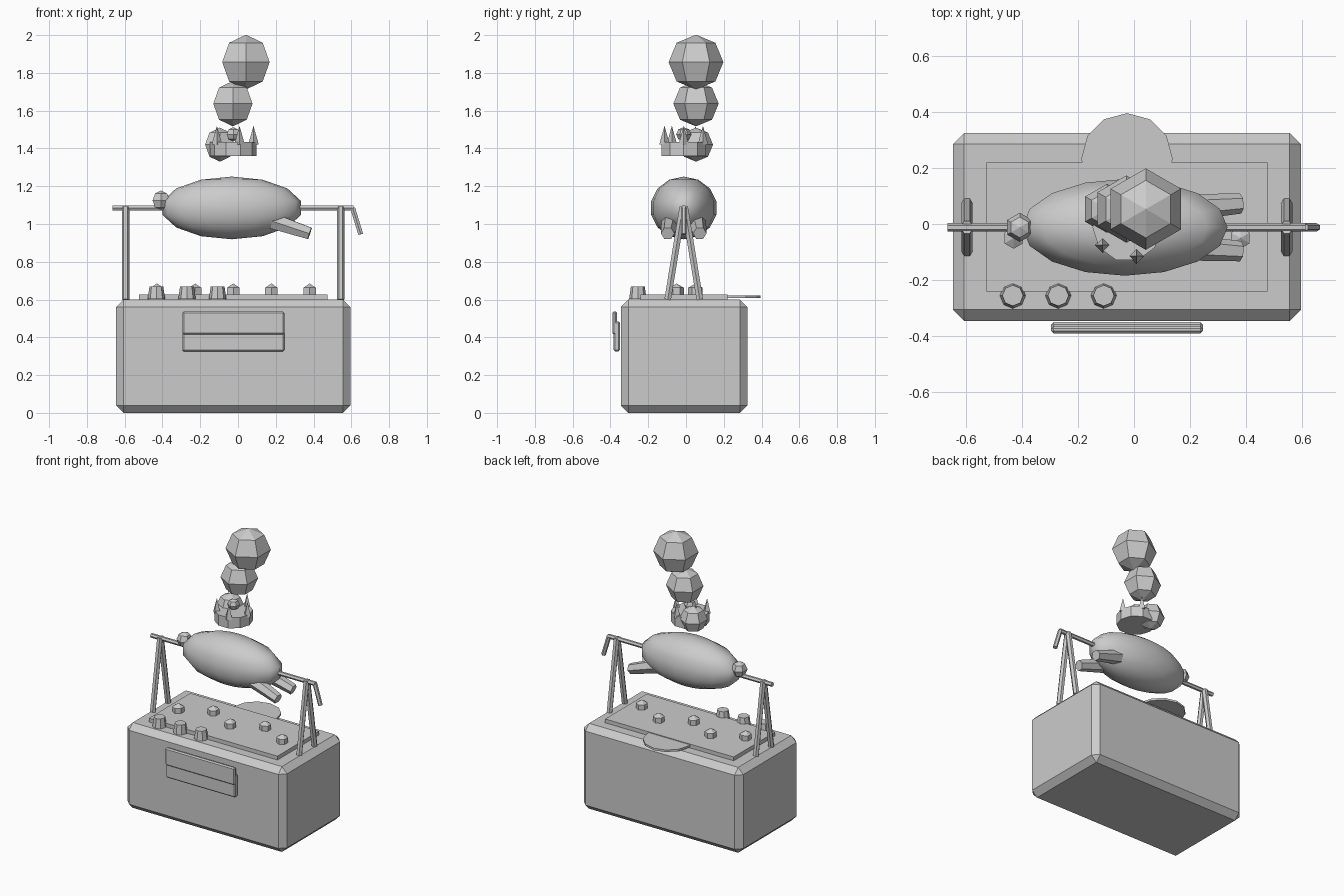
import bpy, bmesh, math
from mathutils import Vector

old = bpy.data.objects.get("Cube")
if old:
    bpy.data.objects.remove(old, do_unlink=True)

grey = bpy.data.materials.new("plain_grey")
grey.use_nodes = True
grey.diffuse_color = (0.6, 0.6, 0.6, 1)
grey.node_tree.nodes["Principled BSDF"].inputs["Base Color"].default_value = (0.6, 0.6, 0.6, 1)


def finish(name, bm, loc):
    bmesh.ops.recalc_face_normals(bm, faces=bm.faces)
    mesh = bpy.data.meshes.new(name)
    bm.to_mesh(mesh)
    bm.free()
    mesh.materials.append(grey)
    obj = bpy.data.objects.new(name, mesh)
    obj.location = loc
    bpy.context.collection.objects.link(obj)
    return obj


def lathe(name, profile, sides, loc, phase=0.0):
    """Closed solid from (radius, height) points; zero radius makes a pole."""
    bm = bmesh.new()
    rings = []
    for r, z in profile:
        if r < 1e-5:
            rings.append([bm.verts.new((0, 0, z))] * sides)
        else:
            angles = [phase + math.tau * i / sides for i in range(sides)]
            rings.append([bm.verts.new((r * math.cos(a), r * math.sin(a), z)) for a in angles])
    for low, high in zip(rings, rings[1:]):
        for i in range(sides):
            j = (i + 1) % sides
            bm.faces.new(list(dict.fromkeys((low[i], low[j], high[j], high[i]))))
    for ring in (rings[0], rings[-1]):
        if ring[0] is not ring[1]:
            bm.faces.new(ring)
    return finish(name, bm, loc)


def ball(name, radius, height, sides, bands, loc, phase=math.pi / 2):
    profile = [(radius * math.sin(math.pi * i / bands), -height * math.cos(math.pi * i / bands))
               for i in range(bands + 1)]
    return lathe(name, profile, sides, loc, phase)


def rod(name, start, end, r1, r2=None, sides=6, phase=0.0):
    start, end = Vector(start), Vector(end)
    axis = end - start
    obj = lathe(name, [(r1, 0), (r2 or r1, axis.length)], sides, start, phase)
    obj.rotation_euler = axis.to_track_quat('Z', 'Y').to_euler()
    return obj


def box(name, low, high, bevel=0.0):
    low, high = Vector(low), Vector(high)
    bm = bmesh.new()
    bmesh.ops.create_cube(bm, size=1)
    bmesh.ops.scale(bm, vec=high - low, verts=bm.verts)
    if bevel:
        bmesh.ops.bevel(bm, geom=bm.edges[:], offset=bevel, segments=1, affect='EDGES')
    return finish(name, bm, (low + high) / 2)


CX, CY, SPIT_Z = -0.025, -0.012, 1.085

# Cooker body, cooking plate, rear shelf and front drawer
box("cooker_body", (-0.645, -0.345, 0), (0.595, 0.325, 0.6), 0.04)
box("cooking_plate", (-0.525, -0.24, 0.59), (0.475, 0.22, 0.627))
lathe("rear_shelf", [(0.163, 0), (0.163, 0.014)], 12, (CX, 0.232, 0.608))
box("drawer_lower", (-0.295, -0.383, 0.325), (0.245, -0.35, 0.485), 0.008)
box("drawer_upper", (-0.295, -0.39, 0.415), (0.245, -0.365, 0.537), 0.008)

# Control knobs and coals
for i in range(3):
    lathe(f"knob_{i + 1}", [(0.046, 0), (0.037, 0.065)], 8, (-0.432 + 0.162 * i, -0.255, 0.603))
for i in range(5):
    side = 0.05 if i % 2 else -0.05
    ball(f"coal_{i + 1}", 0.044, 0.045, 6, 3, (CX + 0.202 * (i - 2), side, 0.64))

# Trestles
for side, x in (("right", -0.595), ("left", 0.544)):
    for end, s in (("front", -1), ("back", 1)):
        rod(f"{side}_{end}_leg", (x, CY + s * 0.085, 0.6), (x, CY + s * 0.005, SPIT_Z + 0.005), 0.02)

# Spit and crank handle
rod("spit", (-0.665, CY, SPIT_Z), (0.612, CY, SPIT_Z), 0.015)
rod("crank_handle", (0.607, CY, SPIT_Z), (0.65, CY, 0.945), 0.015)

# Roast
roast = ball("roast_body", 0.376, 0.166, 16, 7, (-0.033, CY, SPIT_Z), 0)
roast.scale.y = 0.47
for poly in roast.data.polygons:
    poly.use_smooth = True
ball("roast_head", 0.052, 0.052, 6, 4, (-0.407, CY, 1.125))
for side, s in (("right", -1), ("left", 1)):
    rod(f"roast_leg_{side}", (0.17, CY + s * 0.07, 1.02), (0.38, CY + s * 0.085, 0.95), 0.048, 0.036)

# Flame crown with spikes
lathe("crown_band", [(0.123, 0), (0.123, 0.075)], 10, (CX, CY, 1.36))
for i in range(5):
    a = math.tau * i / 5
    lathe(f"crown_spike_{i + 1}", [(0.028, 0), (0, 0.1)], 4,
          (CX + 0.107 * math.cos(a), CY + 0.107 * math.sin(a), 1.42))
ball("crown_ball", 0.04, 0.037, 6, 4, (CX, CY, 1.475))

# Smoke puffs
for i, (x, z, r) in enumerate(((-0.096, 1.42, 0.09), (-0.027, 1.637, 0.12), (0.042, 1.857, 0.145))):
    ball(f"smoke_puff_{i + 1}", r, r, 6, 4, (x, 0.053, z))

bpy.context.view_layer.update()
